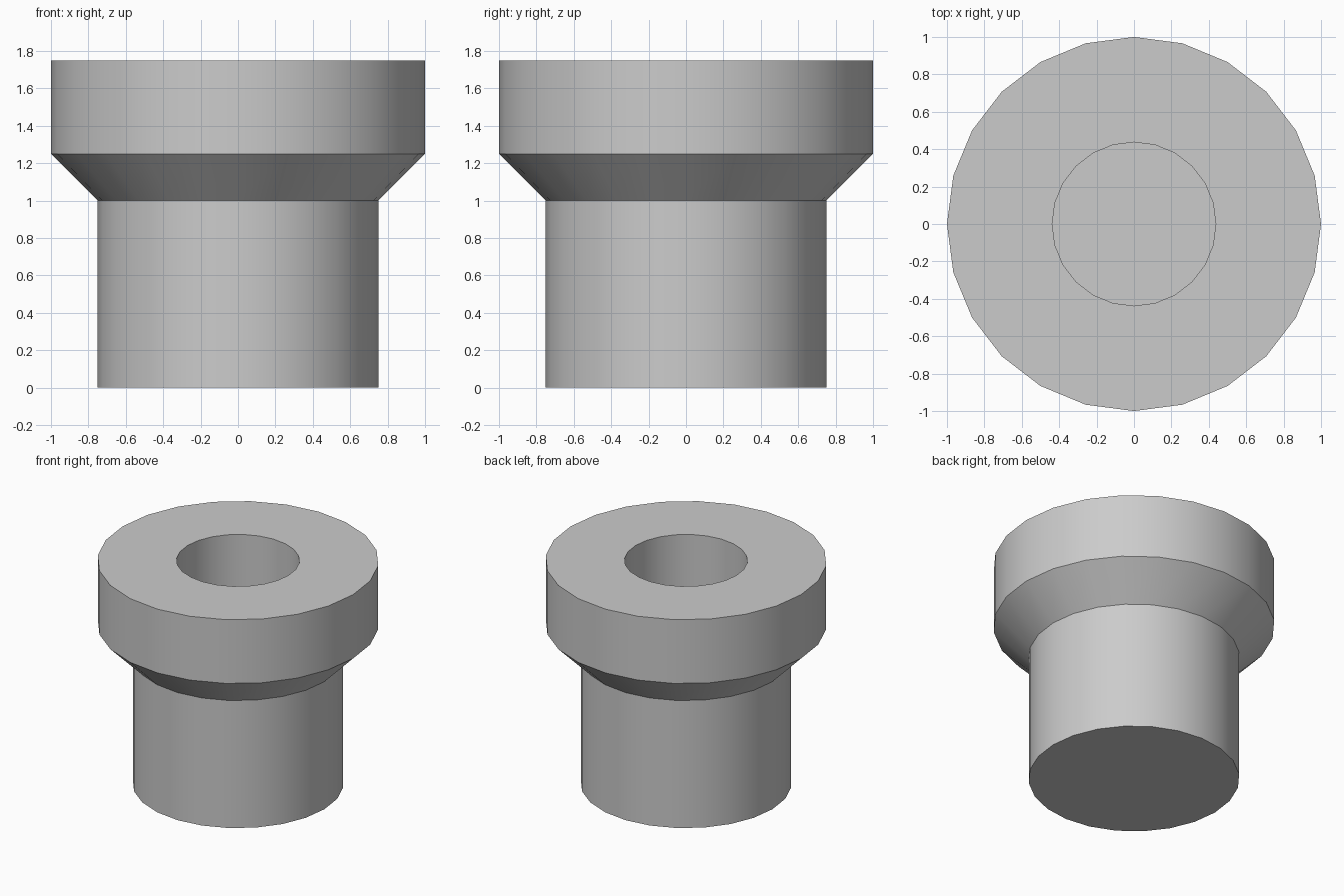
import bpy
import bmesh
import math

default = bpy.data.objects.get("Cube")
if default:
    bpy.data.objects.remove(default, do_unlink=True)

SIDES = 24

# Plain grey material
grey = bpy.data.materials.new("light grey")
grey.use_nodes = True
colour = (0.6, 0.6, 0.6, 1.0)
grey.diffuse_color = colour
grey.node_tree.nodes["Principled BSDF"].inputs["Base Color"].default_value = colour


def turned(name, profile, sides):
    """Revolve a (radius, height) profile about z and cap both ends."""
    bm = bmesh.new()
    rings = []
    for radius, height in profile:
        angles = [math.tau * i / sides for i in range(sides)]
        rings.append([bm.verts.new((radius * math.cos(a), radius * math.sin(a), height))
                      for a in angles])
    for low, high in zip(rings, rings[1:]):
        for i in range(sides):
            j = (i + 1) % sides
            bm.faces.new((low[i], low[j], high[j], high[i]))
    bm.faces.new(rings[0][::-1])
    bm.faces.new(rings[-1])
    bmesh.ops.recalc_face_normals(bm, faces=bm.faces)
    mesh = bpy.data.meshes.new(name)
    bm.to_mesh(mesh)
    bm.free()
    mesh.materials.append(grey)
    obj = bpy.data.objects.new(name, mesh)
    bpy.context.collection.objects.link(obj)
    return obj


# Stem, flared collar, wide head and blind bore in one turned profile
stem, head, bore = 0.75, 1.0, 0.4375
flanged_socket = turned("flanged_socket", [
    (stem, 0.0),
    (stem, 1.0),
    (head, 1.25),
    (head, 1.75),
    (bore, 1.75),
    (bore, 0.25),
], SIDES)

# Smooth round walls, crisp rims
bpy.ops.object.select_all(action="DESELECT")
flanged_socket.select_set(True)
bpy.context.view_layer.objects.active = flanged_socket
bpy.ops.object.shade_smooth_by_angle(angle=math.radians(30))
